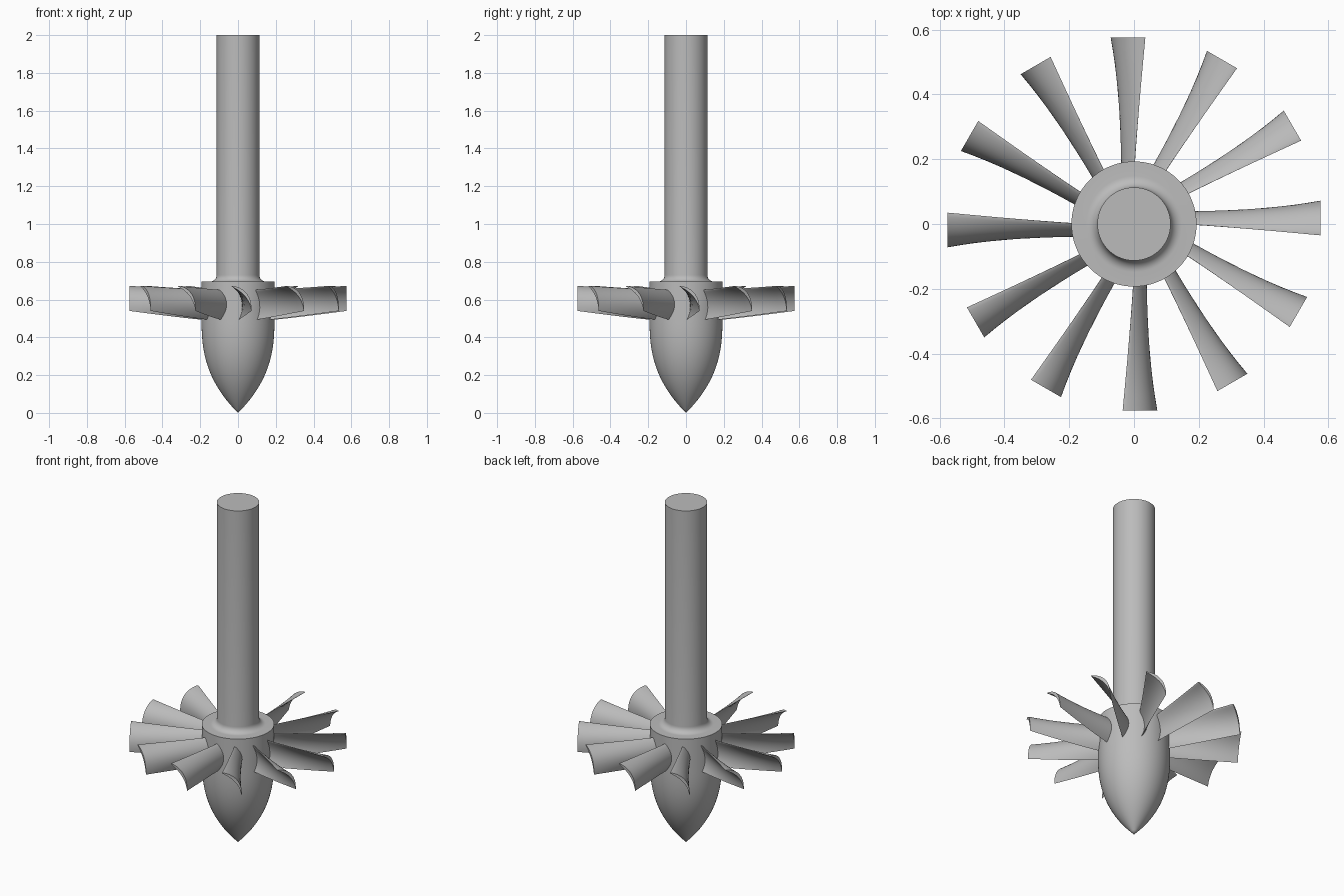
import bpy, bmesh, math
from mathutils import Vector

if "Cube" in bpy.data.objects:
    bpy.data.objects.remove(bpy.data.objects["Cube"])

metal = bpy.data.materials.new("grey metal")
metal.use_nodes = True
GREY = (0.5, 0.5, 0.5, 1)
metal.diffuse_color = GREY
metal.node_tree.nodes["Principled BSDF"].inputs["Base Color"].default_value = GREY


def finish(bm, name, angle):
    bmesh.ops.recalc_face_normals(bm, faces=bm.faces)
    mesh = bpy.data.meshes.new(name)
    bm.to_mesh(mesh)
    bm.free()
    mesh.materials.append(metal)
    obj = bpy.data.objects.new(name, mesh)
    bpy.context.collection.objects.link(obj)
    bpy.ops.object.select_all(action="DESELECT")
    obj.select_set(True)
    bpy.context.view_layer.objects.active = obj
    bpy.ops.object.shade_smooth_by_angle(angle=math.radians(angle))
    return obj


def revolve(name, profile):
    bm = bmesh.new()
    verts = [bm.verts.new((r, 0, z)) for r, z in profile]
    edges = [bm.edges.new(pair) for pair in zip(verts, verts[1:])]
    bmesh.ops.spin(bm, geom=verts + edges, cent=(0, 0, 0), axis=(0, 0, 1),
                   angle=math.tau, steps=96)
    bmesh.ops.remove_doubles(bm, verts=bm.verts, dist=1e-5)
    return finish(bm, name, 35)


# Nose cone and hub, with a fillet running up into the shaft
HUB, SHAFT, FILLET = 0.193, 0.113, 0.035
NOSE_TOP, DECK, STEPS = 0.5, 0.695, 28
profile = [(HUB * (1 - (1 - i / STEPS) ** 2.6), NOSE_TOP * i / STEPS)
           for i in range(STEPS + 1)]
profile.append((HUB, DECK))
for i in range(9):
    a = math.pi / 2 * i / 8
    profile.append((SHAFT + FILLET * (1 - math.sin(a)),
                    DECK + FILLET * (1 - math.cos(a))))
profile += [(SHAFT, 2), (0, 2)]
revolve("hub_and_shaft", profile)


# Curved blade section: upper and lower edge points given as (sideways, height)
def section(top, bottom, bulge, thick, n=14):
    top, bottom = Vector(top), Vector(bottom)
    chord = bottom - top
    normal = Vector((-chord.y, chord.x)).normalized()
    front, back = [], []
    for i in range(n + 1):
        u = (1 - math.cos(math.pi * i / n)) / 2
        mid = top + chord * u + normal * bulge * 4 * u * (1 - u)
        half = normal * thick * (1.6 * math.sqrt(u) * (1 - u) + 0.12 * math.sin(math.pi * u))
        front.append(mid + half)
        back.append(mid - half)
    return front + back[-2:0:-1]


ROOT = section((0.0, 0.65), (0.0, 0.49), 0.03, 0.013)
TIP = section((-0.035, 0.672), (0.072, 0.54), 0.03, 0.012)
R_ROOT, R_TIP, SPANS = 0.15, 0.575, 10

# Twelve blades around the hub
for k in range(12):
    ang = math.tau * k / 12
    bm = bmesh.new()
    rings = []
    for s in range(SPANS + 1):
        f = s / SPANS
        radius = R_ROOT + (R_TIP - R_ROOT) * f
        w = f ** 1.15
        rings.append([bm.verts.new((radius, *a.lerp(b, w))) for a, b in zip(ROOT, TIP)])
    for a, b in zip(rings, rings[1:]):
        for i in range(len(a)):
            j = (i + 1) % len(a)
            bm.faces.new((a[i], a[j], b[j], b[i]))
    bm.faces.new(rings[0])
    bm.faces.new(rings[-1])
    blade = finish(bm, f"blade_{k + 1}", 50)
    blade.rotation_euler.z = ang
